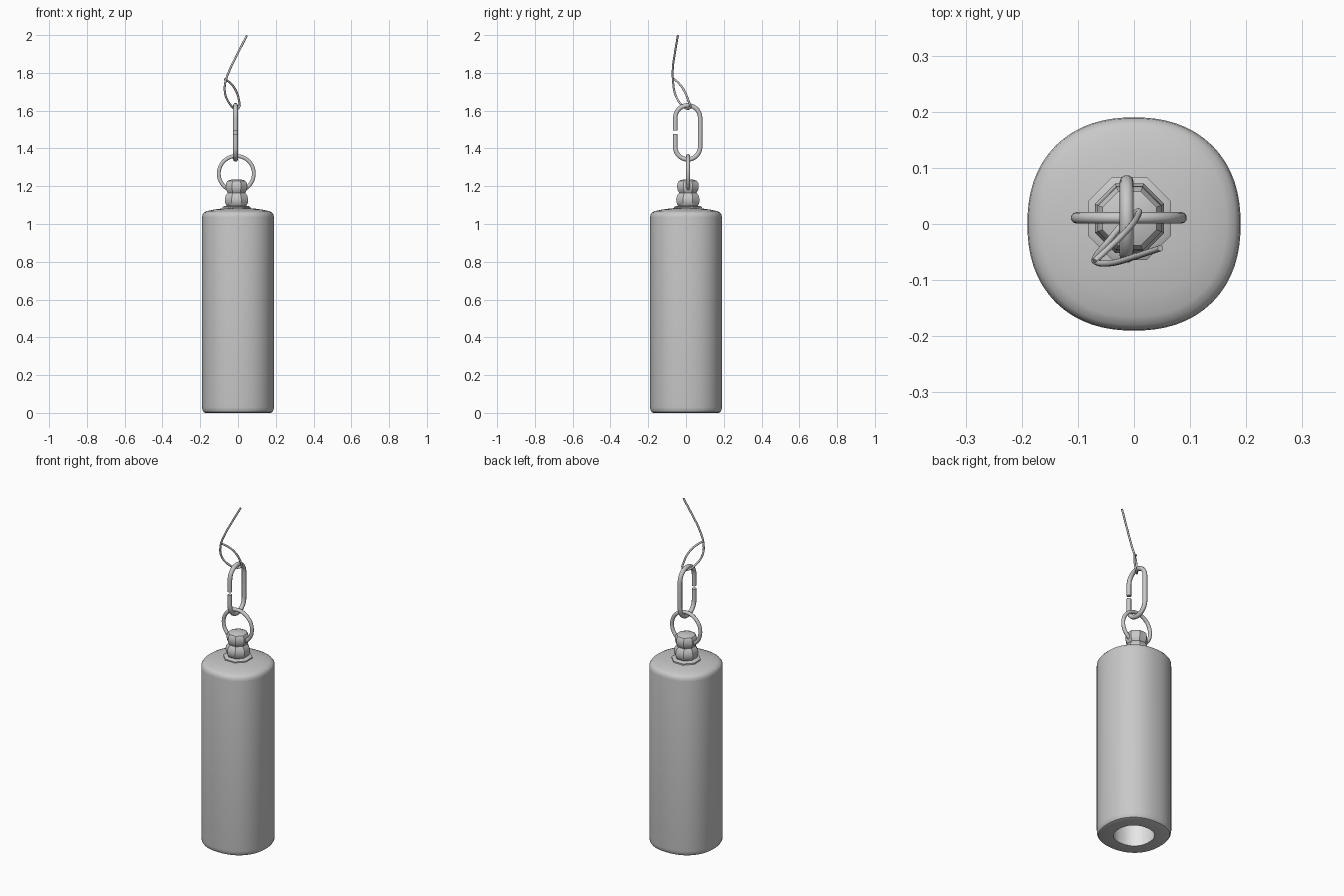
import bpy, bmesh, math
from math import sin, cos, pi

if "Cube" in bpy.data.objects:
    bpy.data.objects.remove(bpy.data.objects["Cube"])


def material(name, v):
    m = bpy.data.materials.new(name)
    m.diffuse_color = (v, v, v, 1)
    m.use_nodes = True
    m.node_tree.nodes["Principled BSDF"].inputs["Base Color"].default_value = m.diffuse_color
    return m


GREY = material("grey metal", 0.58)
PALE = material("pale lining", 0.87)


def smooth(ob, angle=35):
    bpy.ops.object.select_all(action='DESELECT')
    ob.select_set(True)
    bpy.context.view_layer.objects.active = ob
    bpy.ops.object.shade_smooth_by_angle(angle=math.radians(angle))


def lathe(name, profile, sides, centre=(0, 0), exponent=2.0, turn=0.0):
    """Rings of a rounded-square section; ends at radius 0 become fans."""
    bm = bmesh.new()
    rings = []
    for r, z in profile:
        if r == 0:
            rings.append([bm.verts.new((centre[0], centre[1], z))] * sides)
            continue
        ring = []
        for i in range(sides):
            a = 2 * pi * i / sides + turn
            c, s = cos(a), sin(a)
            k = r / (abs(c) ** exponent + abs(s) ** exponent) ** (1 / exponent)
            ring.append(bm.verts.new((centre[0] + k * c, centre[1] + k * s, z)))
        rings.append(ring)
    for lo, hi in zip(rings, rings[1:]):
        for i in range(sides):
            j = (i + 1) % sides
            bm.faces.new(dict.fromkeys((lo[i], lo[j], hi[j], hi[i])))
    bmesh.ops.recalc_face_normals(bm, faces=bm.faces)
    me = bpy.data.meshes.new(name)
    bm.to_mesh(me)
    bm.free()
    ob = bpy.data.objects.new(name, me)
    bpy.context.collection.objects.link(ob)
    me.materials.append(GREY)
    smooth(ob)
    return ob


def tube(name, points, radius, kind='POLY', closed=False):
    """Round wire swept along a path."""
    cu = bpy.data.curves.new(name, 'CURVE')
    cu.dimensions = '3D'
    cu.bevel_depth = radius
    cu.bevel_resolution = 3
    cu.use_fill_caps = True
    cu.resolution_u = 6
    sp = cu.splines.new(kind)
    pts = sp.bezier_points if kind == 'BEZIER' else sp.points
    pts.add(len(points) - 1)
    for p, co in zip(pts, points):
        if kind == 'BEZIER':
            p.co = co
            p.handle_left_type = p.handle_right_type = 'AUTO'
        else:
            p.co = (*co, 1)
    sp.use_cyclic_u = closed
    cu.materials.append(GREY)
    ob = bpy.data.objects.new(name, cu)
    bpy.context.collection.objects.link(ob)
    bpy.ops.object.select_all(action='DESELECT')
    ob.select_set(True)
    bpy.context.view_layer.objects.active = ob
    bpy.ops.object.convert(target='MESH')
    smooth(bpy.context.view_layer.objects.active, 45)


# Body: rounded-square cylinder, low dome on top, bore open at the bottom
BORE = 0.105
body = lathe("body", [(0, 0.9), (BORE, 0.9), (BORE, 0.0), (0.172, 0.0),
                      (0.182, 0.004), (0.188, 0.014), (0.19, 0.03), (0.19, 1.035),
                      (0.188, 1.05), (0.18, 1.061), (0.165, 1.068), (0.13, 1.076),
                      (0.08, 1.083), (0, 1.086)], 64, exponent=2.25)
body.data.materials.append(PALE)
for f in body.data.polygons:
    c = f.center
    if math.hypot(c.x, c.y) < BORE * 1.08 and c.z < 0.95 and c.z > 0.1:
        f.material_index = 1

# Eight-sided collar and double-bulge knob
AXIS = (-0.008, 0.01)
lathe("collar", [(0, 1.07), (0.08, 1.07), (0.08, 1.09), (0.068, 1.096), (0, 1.096)],
      8, AXIS, turn=pi / 8)
lathe("knob", [(0, 1.085), (0.046, 1.085), (0.058, 1.098), (0.066, 1.115),
               (0.067, 1.132), (0.062, 1.15), (0.05, 1.165), (0.058, 1.178),
               (0.062, 1.195), (0.06, 1.215), (0.052, 1.228), (0.035, 1.234),
               (0, 1.237)], 8, AXIS, turn=pi / 8)

# Split-free ring through the knob
tube("ring", [(-0.009 + 0.093 * cos(2 * pi * i / 40), 0.011,
               1.267 + 0.093 * sin(2 * pi * i / 40)) for i in range(40)],
     0.0105, closed=True)

# Long chain link with a small gap on its front side
LX, LY, LR = -0.013, 0.009, 0.066
arc = [i * pi / 14 for i in range(15)]
link = [(LX, LY - LR, 1.494)]
link += [(LX, LY - LR * cos(a), 1.562 + LR * sin(a)) for a in arc]
link += [(LX, LY + LR * cos(a), 1.408 - LR * sin(a)) for a in arc]
link += [(LX, LY - LR, 1.476)]
tube("chain_link", link, 0.0125)

# Thin cord looped under the top of the link
tube("cord", [(0.047, -0.043, 1.998), (0.002, -0.058, 1.91), (-0.042, -0.07, 1.82),
              (-0.067, -0.068, 1.75), (-0.068, -0.058, 1.69), (-0.045, -0.03, 1.638),
              (-0.012, 0.008, 1.61), (0.006, 0.022, 1.618), (0.006, 0.014, 1.65),
              (-0.016, -0.015, 1.715), (-0.045, -0.043, 1.75), (-0.07, -0.066, 1.768)],
     0.0055, 'BEZIER')
